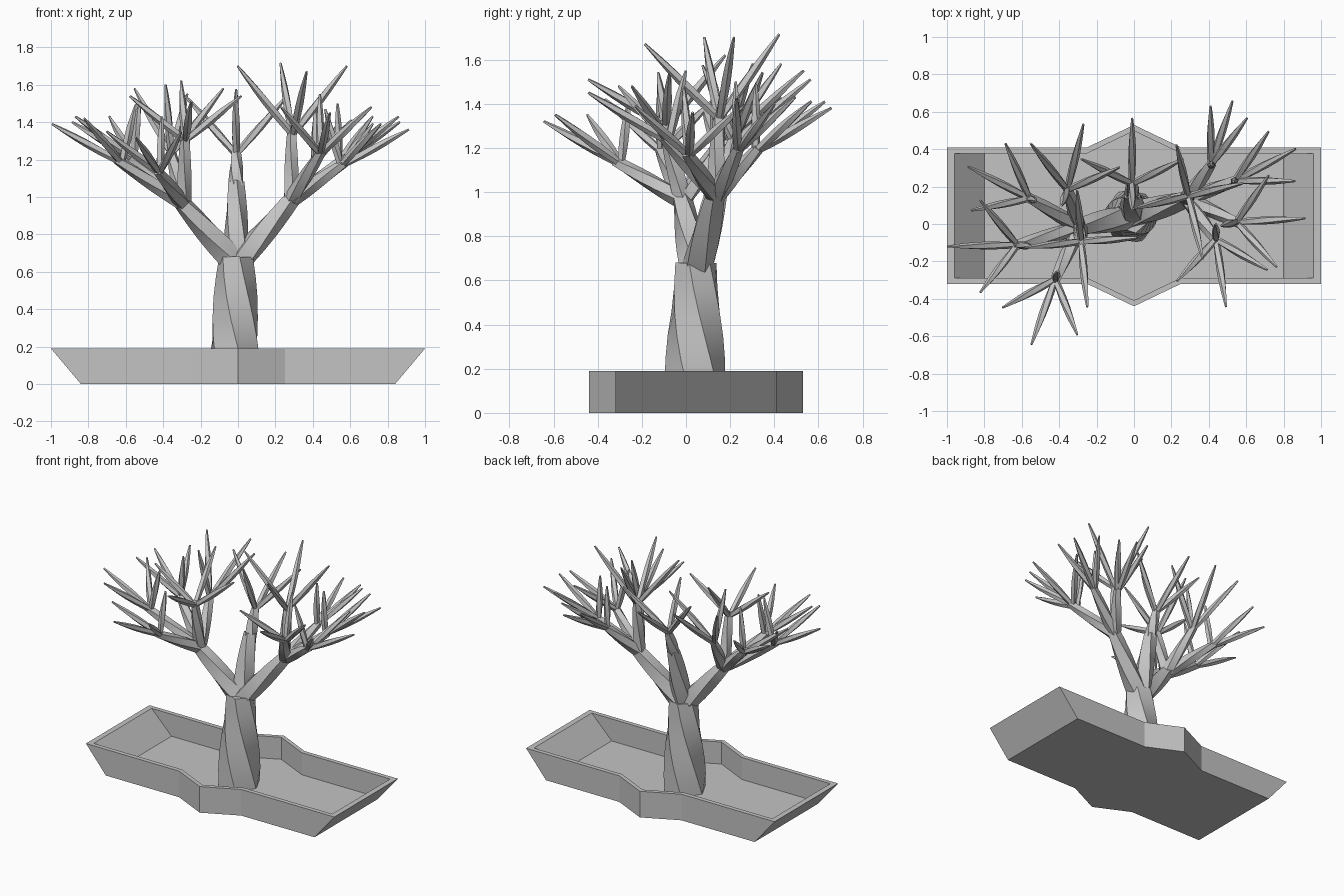
import bpy
import bmesh
import math
from mathutils import Vector

cube = bpy.data.objects.get("Cube")
if cube:
    bpy.data.objects.remove(cube, do_unlink=True)

GREY = (0.55, 0.55, 0.55, 1)
grey = bpy.data.materials.new("plain grey")
grey.use_nodes = True
grey.diffuse_color = GREY
grey.node_tree.nodes["Principled BSDF"].inputs["Base Color"].default_value = GREY


def finish(bm, name):
    """Turn a bmesh into a named object with crisp edges."""
    bmesh.ops.recalc_face_normals(bm, faces=bm.faces)
    mesh = bpy.data.meshes.new(name)
    bm.to_mesh(mesh)
    bm.free()
    mesh.materials.append(grey)
    obj = bpy.data.objects.new(name, mesh)
    bpy.context.collection.objects.link(obj)
    bpy.ops.object.select_all(action='DESELECT')
    obj.select_set(True)
    bpy.context.view_layer.objects.active = obj
    bpy.ops.object.shade_smooth_by_angle(angle=math.radians(25))


def bridge(bm, rings):
    """Skin a stack of equal vertex rings and cap both ends."""
    for low, high in zip(rings, rings[1:]):
        count = len(low)
        for i in range(count):
            j = (i + 1) % count
            bm.faces.new((low[i], low[j], high[j], high[i]))
    bm.faces.new(rings[0][::-1])
    bm.faces.new(rings[-1])


def limb(bm, start, end, radius, end_radius, bulge, sides=5, twist=-50, steps=6):
    """Twisted faceted limb that tapers and swells softly in the middle."""
    start, end = Vector(start), Vector(end)
    turn = (end - start).to_track_quat('Z', 'Y')
    rings = []
    for k in range(steps + 1):
        t = k / steps
        r = radius + (end_radius - radius) * t + bulge * math.sin(math.pi * t)
        ring = []
        for i in range(sides):
            a = math.tau * i / sides + math.radians(twist) * t
            offset = Vector((math.cos(a), math.sin(a), 0)) * r
            ring.append(bm.verts.new(start.lerp(end, t) + turn @ offset))
        rings.append(ring)
    bridge(bm, rings)


def tray_ring(bm, end_x, inset, z):
    """Tray outline with a pointed bulge at the middle of each long side."""
    ring = []
    for side, edge in ((-1, -0.32 + inset), (1, 0.41 - inset)):
        for x in (-end_x, -0.25, 0, 0.25, end_x):
            y = edge if x else edge + 0.12 * side
            ring.append(bm.verts.new((-x * side, y, z)))
    return ring


def twig_tips(hub, heading, fan, rise):
    """Three twigs fanned about the heading and a steeper one behind them."""
    behind = 0.28 * (fan / 90) ** 2
    for angle, reach, lift in ((heading, 0.345, rise),
                               (heading - fan, 0.3, rise + 0.03),
                               (heading + fan, 0.3, rise + 0.03),
                               (heading + 180, behind, 0.2 + rise / 2)):
        a = math.radians(angle)
        yield hub + Vector((reach * math.cos(a), reach * math.sin(a), lift))


# Planter tray with sloped ends
bm = bmesh.new()
bridge(bm, [tray_ring(bm, 0.84, 0, 0), tray_ring(bm, 1, 0, 0.19),
            tray_ring(bm, 0.96, 0.032, 0.19), tray_ring(bm, 0.8, 0.032, 0.03)])
finish(bm, "planter_tray")

# Trunk
FORK = Vector((-0.01, 0.045, 0.68))
bm = bmesh.new()
limb(bm, (-0.02, 0.04, 0.02), FORK, 0.145, 0.095, 0.008, sides=6, twist=-75)
finish(bm, "trunk")

# Each bough end, then its branches: end point, twig heading, fan angle, rise
boughs = {
    "left": ((0.3, 0.14, 1), [
        ((0.29, 0.15, 1.36), -77, 90, 0.31),
        ((0.45, -0.1, 1.25), -83, 54, 0.2),
        ((0.57, 0, 1.18), 5, 55, 0.18),
        ((0.56, 0.24, 1.2), 28, 30, 0.2),
        ((0.42, 0.33, 1.2), 72, 20, 0.18)]),
    "middle": ((-0.01, 0.16, 1.08), [
        ((-0.01, 0.22, 1.24), 90, 65, 0.27)]),
    "right": ((-0.31, -0.02, 0.98), [
        ((-0.28, -0.1, 1.33), -85, 90, 0.18),
        ((-0.43, -0.32, 1.14), 250, 45, 0.18),
        ((-0.65, -0.12, 1.2), 180, 55, 0.19),
        ((-0.58, 0.15, 1.22), 153, 42, 0.18),
        ((-0.36, 0.2, 1.25), 75, 55, 0.3)]),
}

for side, (bough_end, branches) in boughs.items():
    # Bough rising from the fork
    bough_end = Vector(bough_end)
    bm = bmesh.new()
    limb(bm, FORK - Vector((0, 0, 0.04)), bough_end, 0.072, 0.045, 0.006)
    finish(bm, side + "_bough")

    # Branches, and the blunt spindle twigs spreading from their ends
    branch_bm, twig_bm = bmesh.new(), bmesh.new()
    for end, heading, fan, rise in branches:
        hub = Vector(end)
        limb(branch_bm, bough_end.lerp(FORK, 0.06), hub, 0.042, 0.026, 0.004)
        for tip in twig_tips(hub, heading, fan, rise):
            limb(twig_bm, hub.lerp(bough_end, 0.08), tip, 0.017, 0.006, 0.01)
    finish(branch_bm, side + "_branches")
    finish(twig_bm, side + "_twigs")
